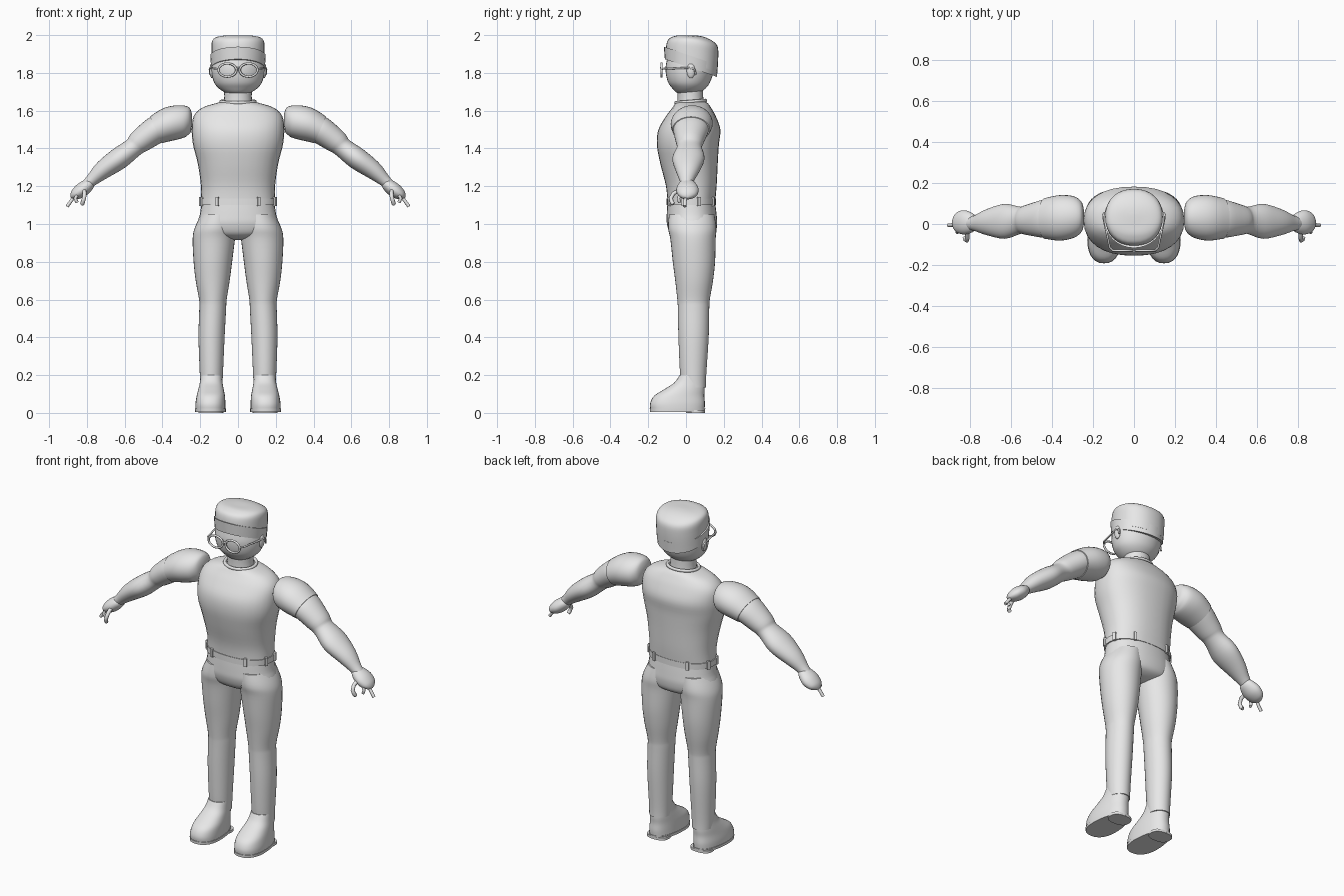
import bpy
import bmesh
from math import sin, cos, pi, radians, sqrt
from mathutils import Vector, Matrix

cube = bpy.data.objects.get("Cube")
if cube:
    bpy.data.objects.remove(cube, do_unlink=True)

GREY = (0.8, 0.8, 0.8, 1)
mat = bpy.data.materials.new("plain_grey")
mat.use_nodes = True
mat.diffuse_color = GREY
mat.node_tree.nodes["Principled BSDF"].inputs["Base Color"].default_value = GREY


def link(name, data, mirror):
    obj = bpy.data.objects.new(name, data)
    bpy.context.scene.collection.objects.link(obj)
    data.materials.append(mat)
    if mirror:
        obj.modifiers.new("Mirror", "MIRROR")
    return obj


def finish(name, bm, mirror=False, angle=40):
    bmesh.ops.recalc_face_normals(bm, faces=bm.faces)
    mesh = bpy.data.meshes.new(name)
    bm.to_mesh(mesh)
    bm.free()
    mesh.shade_smooth()
    mesh.set_sharp_from_angle(angle=radians(angle))
    return link(name, mesh, mirror)


def smooth_rows(rows, steps):
    """Catmull-Rom interpolation between the given cross-sections."""
    out = []
    for i in range(len(rows) - 1):
        p0, p1 = rows[max(i - 1, 0)], rows[i]
        p2, p3 = rows[i + 1], rows[min(i + 2, len(rows) - 1)]
        for k in range(steps):
            t = k / steps
            out.append([b + t * ((c - a) / 2 + t * (a - 2.5 * b + 2 * c - d / 2
                                                    + t * (1.5 * (b - c) + (d - a) / 2)))
                        for a, b, c, d in zip(p0, p1, p2, p3)])
    return out + [list(rows[-1])]


def loft(name, rows, mirror=False, limb=False, power=2, steps=4, sides=32, taper=0):
    """Skin rows of (x, y, z, half width, half depth, tilt in y).
    Limb rows turn to follow their path in the xz plane."""
    rows = [tuple(r) + (0,) * (6 - len(r)) for r in rows]
    rows = smooth_rows(rows, steps) if steps > 1 else rows
    bm = bmesh.new()
    rings = []
    for i, (x, y, z, a, b, tilt) in enumerate(rows):
        across = Vector((1, 0, 0))
        if limb:
            p, q = rows[max(i - 1, 0)], rows[min(i + 1, len(rows) - 1)]
            across = Vector((q[2] - p[2], 0, p[0] - q[0])).normalized()
        ring = []
        for k in range(sides):
            c, s = cos(2 * pi * k / sides), sin(2 * pi * k / sides)
            u = a * abs(c) ** (2 / power) * (1 if c > 0 else -1)
            v = b * abs(s) ** (2 / power) * (1 if s > 0 else -1)
            co = Vector((x, y + v, z + tilt * v)) + across * u * (1 - taper * v)
            ring.append(bm.verts.new(co))
        rings.append(ring)
    for r, t in zip(rings, rings[1:]):
        for k in range(sides):
            j = (k + 1) % sides
            bm.faces.new((r[k], r[j], t[j], t[k]))
    bm.faces.new(rings[0])
    bm.faces.new(rings[-1])
    return finish(name, bm, mirror)


def tube(name, points, radius, mirror=False, closed=False):
    curve = bpy.data.curves.new(name, "CURVE")
    curve.dimensions = "3D"
    curve.bevel_depth = radius
    curve.bevel_resolution = 2
    curve.use_fill_caps = True
    spline = curve.splines.new("POLY")
    spline.points.add(len(points) - 1)
    for p, co in zip(spline.points, points):
        p.co = (*co, 1)
    spline.use_cyclic_u = closed
    spline.use_smooth = True
    return link(name, curve, mirror)


def oval(centre, a, b, plane, count=32):
    """Points of an ellipse standing in xz or lying in xy."""
    pts = []
    for k in range(count):
        u, v = a * cos(2 * pi * k / count), b * sin(2 * pi * k / count)
        pts.append(Vector(centre) + Vector((u, 0, v) if plane == "xz" else (u, v, 0)))
    return pts


# Shirt body
loft("shirt", [(0, .028, 1.105, .197, .125), (0, .028, 1.2, .196, .134),
               (0, .016, 1.32, .213, .152), (0, .01, 1.42, .238, .164),
               (0, .018, 1.5, .245, .164), (0, .026, 1.57, .235, .132),
               (0, .03, 1.615, .19, .103), (0, .03, 1.64, .115, .085),
               (0, .03, 1.647, .08, .07)], power=2.3)
collar = oval((0, .025, 1.648), .09, .078, "xy")
for p in collar:
    p.z += .08 * (p.y - .025)
tube("collar", collar, .009, closed=True)

# Belt and its loops
BX, BY, BC = .201, .13, .028
loft("belt", [(0, BC, 1.1, BX, BY), (0, BC, 1.135, BX, BY)], power=2.3, steps=1)
bm = bmesh.new()
for x, side in ((.11, -1), (.195, -1), (.195, 1), (.11, 1)):
    y = BC + side * BY * (1 - (x / BX) ** 2.3) ** (1 / 2.3)
    normal = Vector((x / BX ** 2, (y - BC) / BY ** 2, 0))
    turn = normal.to_track_quat("Y", "Z").to_matrix().to_4x4()
    bmesh.ops.create_cube(bm, size=1, matrix=Matrix.Translation((x, y, 1.12)) @ turn
                          @ Matrix.Diagonal((.016, .016, .048, 1)))
finish("belt_loops", bm, mirror=True)

# Trousers
loft("trouser_seat", [(0, .028, 1.115, .192, .126), (0, .03, 1.05, .202, .132),
                      (0, .032, 1, .214, .133), (0, .036, .95, .19, .118),
                      (0, .038, .925, .1, .08), (0, .04, .915, .03, .03)], power=2.2)
loft("trouser_legs", [(.105, .03, 1.05, .09, .12), (.12, .033, .98, .109, .128),
                      (.128, .037, .92, .112, .12), (.133, .042, .8, .102, .112),
                      (.134, .043, .7, .09, .1), (.133, .04, .6, .073, .086),
                      (.134, .04, .55, .071, .083), (.14, .04, .4, .069, .08),
                      (.141, .038, .2, .061, .069), (.141, .042, .135, .058, .063)],
     mirror=True)

# Shoes
loft("shoes", [(.146, -.045, .015, .078, .143), (.146, -.045, .05, .078, .145),
               (.144, -.036, .09, .074, .133), (.143, -.008, .125, .067, .107),
               (.142, .018, .16, .06, .08), (.141, .032, .2, .056, .066)],
     mirror=True, power=2.3, taper=.9)
loft("soles", [(.146, -.045, .006, .08, .146), (.146, -.045, .022, .081, .147)],
     mirror=True, power=2.3, steps=1, taper=.9)
loft("heels", [(.144, .05, 0, .066, .05), (.144, .05, .015, .066, .05)],
     mirror=True, power=2.5, steps=1)

# Arms
loft("sleeves", [(.244, .035, 1.545, .03, .03), (.254, .035, 1.545, .066, .07),
                 (.29, .034, 1.544, .085, .1), (.36, .03, 1.53, .09, .111),
                 (.435, .027, 1.498, .077, .099)], mirror=True, limb=True)
loft("bare_arms", [(.4, .028, 1.515, .07, .09), (.44, .026, 1.495, .073, .093),
                   (.52, .02, 1.437, .063, .074), (.555, .018, 1.404, .053, .066),
                   (.63, .013, 1.347, .058, .085), (.714, .009, 1.287, .049, .064),
                   (.775, .004, 1.232, .033, .038), (.81, .003, 1.2, .026, .03)],
     mirror=True, limb=True)
loft("palms", [(.768, .006, 1.226, .012, .02), (.785, .006, 1.213, .03, .043),
               (.825, .008, 1.182, .038, .059), (.86, .008, 1.157, .03, .05),
               (.878, .006, 1.144, .016, .028), (.885, .006, 1.139, .003, .005)],
     mirror=True, limb=True)
tube("pointing_fingers", [(.86, 0, 1.155), (.885, -.005, 1.12), (.905, -.006, 1.093)],
     .009, mirror=True)
tube("middle_fingers", [(.85, -.03, 1.16), (.862, -.04, 1.135), (.852, -.034, 1.115)],
     .009, mirror=True)
tube("thumbs", [(.815, -.03, 1.18), (.812, -.065, 1.163), (.815, -.08, 1.138),
                (.822, -.075, 1.115), (.825, -.066, 1.106)], .011, mirror=True)

# Neck, head and ears
loft("neck", [(0, .026, 1.61, .08, .074), (0, .024, 1.66, .073, .068),
              (0, .022, 1.73, .074, .068)])
loft("head", [(0, .008, 1.688, .035, .035), (0, .012, 1.697, .07, .064),
              (0, .016, 1.72, .104, .09), (0, .016, 1.75, .127, .111),
              (0, .019, 1.8, .14, .126), (0, .025, 1.85, .139, .13),
              (0, .03, 1.92, .12, .11), (0, .03, 1.95, .03, .03)])
bm = bmesh.new()
bmesh.ops.create_uvsphere(bm, u_segments=16, v_segments=10, radius=1,
                          matrix=Matrix.Translation((.138, .026, 1.812))
                          @ Matrix.Diagonal((.013, .023, .04, 1)))
finish("ears", bm, mirror=True)

# Tilted cap with a turned-up band
TILT = -.34
loft("cap_band", [(0, .026, 1.826, .142, .138, TILT), (0, .026, 1.89, .147, .143, TILT)],
     steps=1)
loft("cap_crown", [(0, .03, 1.85, .138, .135, TILT), (0, .033, 1.915, .14, .138, -.2),
                   (0, .036, 1.96, .139, .13, -.13), (0, .034, 1.983, .125, .1, -.1),
                   (0, .028, 1.995, .085, .065, -.06), (0, .025, 1.999, .02, .02)],
     power=2.2)

# Spectacles
tube("lens_frames", oval((.056, -.13, 1.815), .047, .035, "xz"), .006, mirror=True, closed=True)
tube("nose_bridge", [(-.014, -.13, 1.822), (0, -.133, 1.827), (.014, -.13, 1.822)], .005)
tube("temple_bars", [(.1, -.13, 1.82), (.118, -.115, 1.823), (.147, .02, 1.826),
                     (.15, .045, 1.82), (.147, .052, 1.79)], .005, mirror=True)
